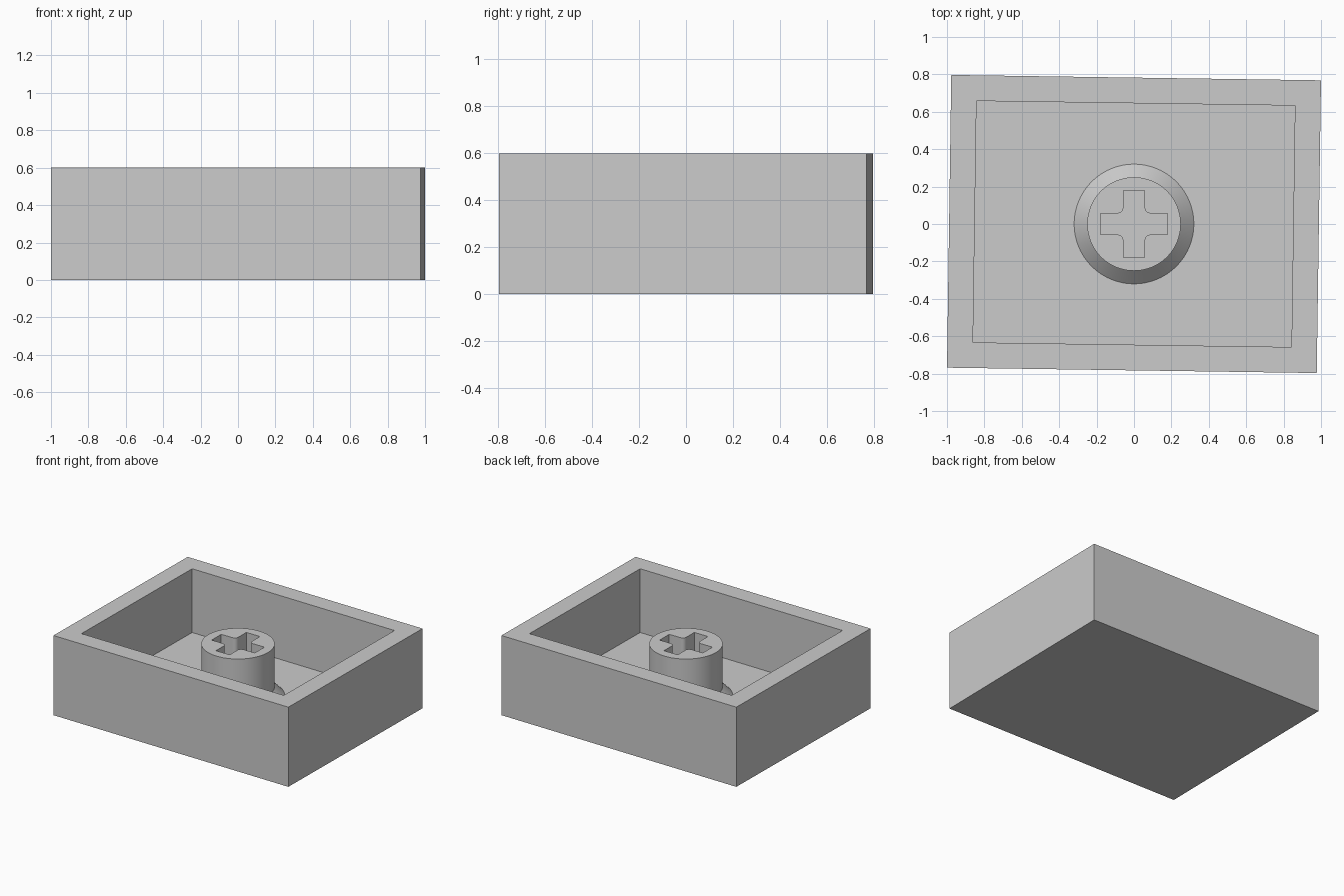
import bpy, bmesh, math
from mathutils import Matrix, Vector

if "Cube" in bpy.data.objects:
    bpy.data.objects.remove(bpy.data.objects["Cube"])

WIDTH, DEPTH, HEIGHT = 1.977, 1.565, 0.6
WALL, FLOOR = 0.137, 0.12
POST_R, POST_TOP, FLARE = 0.25, 0.513, 0.07
SEGMENTS = 96

grey = bpy.data.materials.new("plain grey")
grey.use_nodes = True
colour = (0.6, 0.6, 0.6, 1)
grey.diffuse_color = colour
grey.node_tree.nodes["Principled BSDF"].inputs["Base Color"].default_value = colour


def make_object(name, bm):
    bmesh.ops.recalc_face_normals(bm, faces=bm.faces)
    mesh = bpy.data.meshes.new(name)
    bm.to_mesh(mesh)
    bm.free()
    mesh.materials.append(grey)
    obj = bpy.data.objects.new(name, mesh)
    bpy.context.scene.collection.objects.link(obj)
    return obj


# Open tray: a block with its top inset and pushed down, turned slightly
bm = bmesh.new()
bmesh.ops.create_cube(bm, size=1)
bmesh.ops.scale(bm, vec=(WIDTH, DEPTH, HEIGHT), verts=bm.verts)
bmesh.ops.translate(bm, vec=(0, 0, HEIGHT / 2), verts=bm.verts)
top = max(bm.faces, key=lambda f: f.calc_center_median().z)
bmesh.ops.inset_region(bm, faces=[top], thickness=WALL, use_even_offset=True)
pit = bmesh.ops.extrude_face_region(bm, geom=[top])["geom"]
if top.is_valid:
    bmesh.ops.delete(bm, geom=[top], context="FACES_ONLY")
bmesh.ops.translate(bm, vec=(0, 0, FLOOR - HEIGHT),
                    verts=[v for v in pit if isinstance(v, bmesh.types.BMVert)])
bmesh.ops.rotate(bm, matrix=Matrix.Rotation(-0.0145, 3, "Z"), verts=bm.verts)
make_object("tray", bm)

# Round post with a conical flare at the floor
bm = bmesh.new()
profile = [(POST_R + FLARE, FLOOR - 0.02), (POST_R + FLARE, FLOOR),
           (POST_R, FLOOR + FLARE), (POST_R, POST_TOP)]
rings = [[bm.verts.new((r * math.cos(a), r * math.sin(a), z))
          for a in (math.tau * i / SEGMENTS for i in range(SEGMENTS))]
         for r, z in profile]
for low, high in zip(rings, rings[1:]):
    for i in range(SEGMENTS):
        j = (i + 1) % SEGMENTS
        bm.faces.new((low[i], low[j], high[j], high[i]))
bm.faces.new(rings[0])
bm.faces.new(rings[-1])
post = make_object("post", bm)

# Cross-shaped cutter with rounded inner corners
ARM, HALF, ROUND = 0.18, 0.057, 0.03
quarter = [Vector((ARM, -HALF, 0)), Vector((ARM, HALF, 0))]
centre = HALF + ROUND
for i in range(7):
    a = math.radians(270 - 15 * i)
    quarter.append(Vector((centre + ROUND * math.cos(a),
                           centre + ROUND * math.sin(a), 0)))
bm = bmesh.new()
outline = []
for k in range(4):
    turn = Matrix.Rotation(k * math.pi / 2, 3, "Z")
    outline += [bm.verts.new(turn @ p) for p in quarter]
base = bm.faces.new(outline)
raised = bmesh.ops.extrude_face_region(bm, geom=[base])["geom"]
bmesh.ops.translate(bm, vec=(0, 0, 1),
                    verts=[v for v in raised if isinstance(v, bmesh.types.BMVert)])
cutter = make_object("cross_cutter", bm)
cutter.hide_render = True
cutter.hide_viewport = True

socket = post.modifiers.new("cross_socket", "BOOLEAN")
socket.operation = "DIFFERENCE"
socket.solver = "EXACT"
socket.object = cutter

# Bake the socket, remove the cutter and smooth the round sides
bpy.context.view_layer.update()
evaluated = post.evaluated_get(bpy.context.evaluated_depsgraph_get())
cut_mesh = bpy.data.meshes.new_from_object(evaluated)
post.modifiers.clear()
post.data = cut_mesh
bpy.data.objects.remove(cutter)
bpy.context.view_layer.objects.active = post
post.select_set(True)
bpy.ops.object.shade_smooth_by_angle(angle=math.radians(30))
